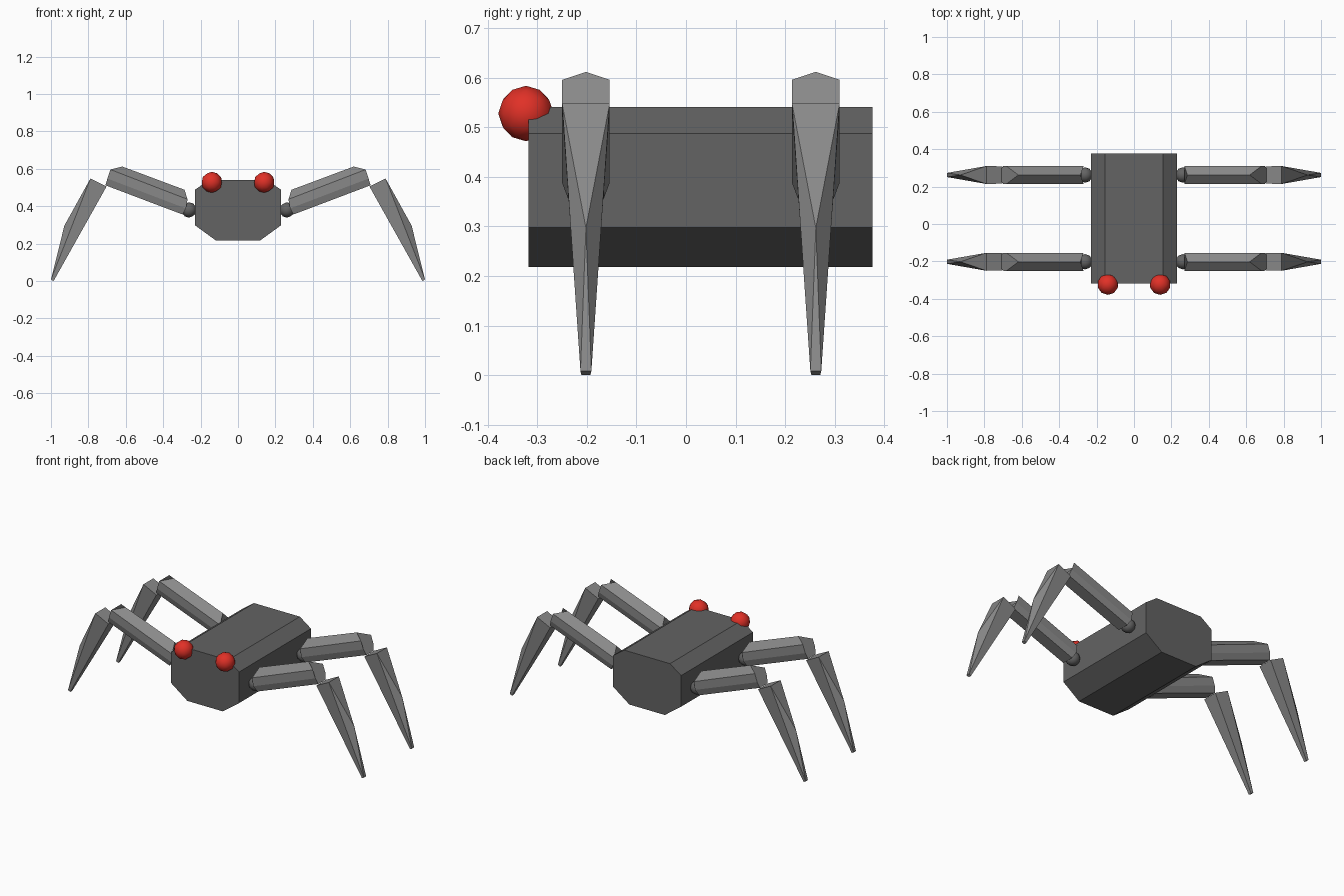
import bpy

if "Cube" in bpy.data.objects:
    bpy.data.objects.remove(bpy.data.objects["Cube"])

LEG_ROWS = (-0.202, 0.262)


def material(name, rgb):
    m = bpy.data.materials.new(name)
    m.diffuse_color = (*rgb, 1)
    m.use_nodes = True
    m.node_tree.nodes["Principled BSDF"].inputs["Base Color"].default_value = m.diffuse_color
    return m


DARK = material("dark_grey", (0.125, 0.125, 0.125))
GREY = material("mid_grey", (0.25, 0.25, 0.25))
RED = material("red", (0.75, 0.03, 0.02))


def mesh_part(name, verts, faces, mat):
    me = bpy.data.meshes.new(name)
    me.from_pydata(verts, [], faces)
    me.materials.append(mat)
    ob = bpy.data.objects.new(name, me)
    bpy.context.collection.objects.link(ob)
    # Make all normals point outwards
    bpy.context.view_layer.objects.active = ob
    ob.select_set(True)
    bpy.ops.object.mode_set(mode='EDIT')
    bpy.ops.mesh.select_all(action='SELECT')
    bpy.ops.mesh.normals_make_consistent(inside=False)
    bpy.ops.object.mode_set(mode='OBJECT')
    ob.select_set(False)
    return ob


def ball(name, loc, r, mat):
    bpy.ops.mesh.primitive_ico_sphere_add(subdivisions=2, radius=r, location=loc)
    ob = bpy.context.object
    ob.name = name
    ob.data.materials.append(mat)
    bpy.ops.object.shade_smooth()
    ob.select_set(False)


def bridge(n):
    """Faces of a prism with two n-sided ends."""
    sides = [(i, (i + 1) % n, n + (i + 1) % n, n + i) for i in range(n)]
    return sides + [tuple(range(n)), tuple(range(n, 2 * n))]


def leg_ring(points, sx, y):
    """Closed loop from half-profile (x, z, half width), first at the bottom, ridge last."""
    right = [(sx * x, y + w, z) for x, z, w in points]
    left = [(sx * x, y - w, z) for x, z, w in reversed(points[:-1])]
    return right + left


# Body: eight-sided profile stretched front to back
half = [(0.12, 0.218), (0.23, 0.298), (0.23, 0.488), (0.155, 0.541)]
profile = half + [(-x, z) for x, z in reversed(half)]
mesh_part("body", [(x, y, z) for y in (-0.318, 0.376) for x, z in profile], bridge(8), DARK)

INNER = [(0.297, 0.356, 0.036), (0.278, 0.388, 0.048), (0.27, 0.437, 0.048), (0.286, 0.488, 0)]
OUTER = [(0.709, 0.512, 0.036), (0.698, 0.548, 0.048), (0.682, 0.596, 0.048), (0.618, 0.612, 0)]

for sx, side in ((1, "right"), (-1, "left")):
    # Eyes on the front upper corners
    ball(f"eye_{side}", (sx * 0.14, -0.323, 0.528), 0.056, RED)
    for y, row in zip(LEG_ROWS, ("front", "back")):
        tag = f"{row}_{side}"
        # Hip joint
        ball(f"hip_joint_{tag}", (sx * 0.262, y, 0.38), 0.041, DARK)
        # Upper leg: ridged beam with hipped ends
        mesh_part(f"upper_leg_{tag}", leg_ring(INNER, sx, y) + leg_ring(OUTER, sx, y),
                  bridge(7), GREY)
        # Lower leg: tapering spike with a bend on its outer ridge
        rows = [(0.789, 0.548, 0.048), (0.703, 0.505, 0.046),
                (1.0, 0.008, 0.011), (0.986, 0.0, 0.009)]
        verts = [(sx * x, y + s * w, z) for x, z, w in rows for s in (-1, 1)]
        verts.append((sx * 0.928, y, 0.297))
        faces = [(0, 1, 3, 2), (0, 1, 8), (8, 4, 5), (0, 8, 4), (1, 8, 5),
                 (0, 4, 6, 2), (1, 5, 7, 3), (2, 3, 7, 6), (4, 5, 7, 6)]
        mesh_part(f"lower_leg_{tag}", verts, faces, GREY)
